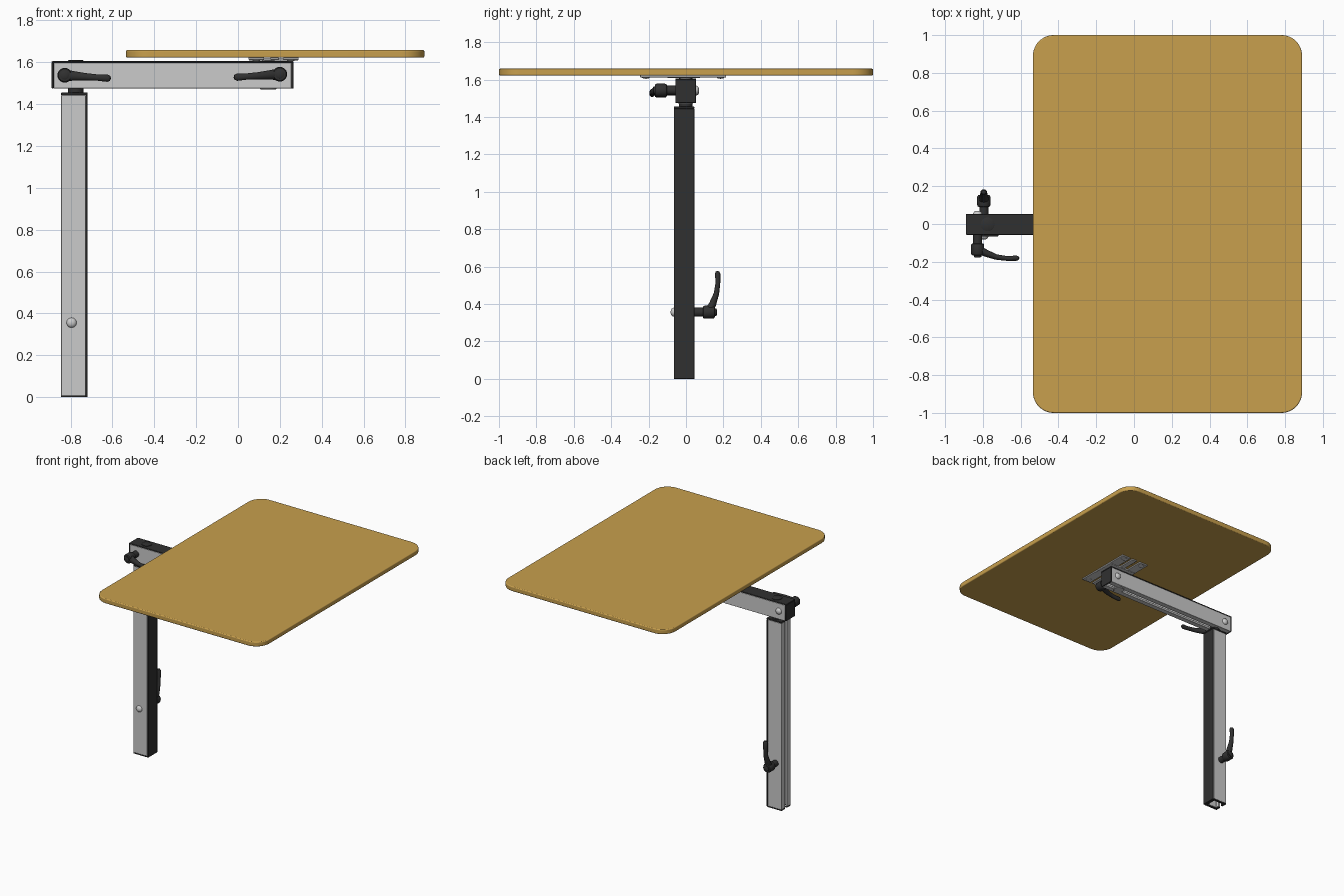
import bpy, bmesh, math
from mathutils import Matrix, Vector

if "Cube" in bpy.data.objects:
    bpy.data.objects.remove(bpy.data.objects["Cube"])


def material(name, color):
    m = bpy.data.materials.new(name)
    m.diffuse_color = color
    m.use_nodes = True
    m.node_tree.nodes["Principled BSDF"].inputs["Base Color"].default_value = m.diffuse_color
    return m


WOOD = material("wood", (0.58, 0.35, 0.075, 1))
DARK = material("black_plastic", (0.03, 0.03, 0.03, 1))


def finish(bm, name, mat=None, matrix=None, bevel=0, segs=2):
    if matrix:
        bm.transform(matrix)
    bmesh.ops.recalc_face_normals(bm, faces=bm.faces)
    me = bpy.data.meshes.new(name)
    bm.to_mesh(me)
    bm.free()
    ob = bpy.data.objects.new(name, me)
    bpy.context.collection.objects.link(ob)
    if mat:
        me.materials.append(mat)
    if bevel:
        b = ob.modifiers.new("bevel", 'BEVEL')
        b.width, b.segments, b.limit_method = bevel, segs, 'ANGLE'
    bpy.ops.object.select_all(action='DESELECT')
    ob.select_set(True)
    bpy.context.view_layer.objects.active = ob
    bpy.ops.object.shade_smooth_by_angle(angle=math.radians(35))
    return ob


def prism(name, pts, length, mat=None, matrix=None, bevel=0, segs=2):
    """Extrude a 2D outline along local z."""
    bm = bmesh.new()
    f = bm.faces.new([bm.verts.new((x, y, 0)) for x, y in pts])
    r = bmesh.ops.extrude_face_region(bm, geom=[f])
    bmesh.ops.translate(bm, vec=(0, 0, length),
                        verts=[v for v in r['geom'] if isinstance(v, bmesh.types.BMVert)])
    return finish(bm, name, mat, matrix, bevel, segs)


def box(name, x0, x1, y0, y1, z0, z1, mat=None, bevel=0.003):
    return prism(name, [(x0, y0), (x1, y0), (x1, y1), (x0, y1)], z1 - z0, mat,
                 Matrix.Translation((0, 0, z0)), bevel)


def lathe(name, profile, mat=None, matrix=None, n=28):
    """Revolve (radius, z) points about local z, closing both ends."""
    bm = bmesh.new()
    rings = [[bm.verts.new((r * math.cos(i * math.tau / n), r * math.sin(i * math.tau / n), z))
              for i in range(n)] for r, z in profile]
    for a, b in zip(rings, rings[1:]):
        for i in range(n):
            bm.faces.new((a[i], a[(i + 1) % n], b[(i + 1) % n], b[i]))
    bm.faces.new(rings[0])
    bm.faces.new(rings[-1])
    return finish(bm, name, mat, matrix)


def frame(origin, xdir, zdir):
    x, z = Vector(xdir).normalized(), Vector(zdir).normalized()
    m = Matrix((x, z.cross(x), z)).transposed().to_4x4()
    return Matrix.Translation(origin) @ m


def channel(w, d, t, gap):
    """Lipped C outline: web at y = 0, slot at y = d."""
    half = [(w/2, 0), (w/2, d), (gap/2, d), (gap/2, d - t), (w/2 - t, d - t), (w/2 - t, t)]
    return half + [(-x, y) for x, y in reversed(half)]


def clamp_lever(name, origin, xdir, zdir):
    m = frame(origin, xdir, zdir)
    # stem, hub and button
    lathe(name + "_hub", [(.024, 0), (.024, .045), (.032, .048), (.035, .056), (.035, .1),
                          (.03, .108), (.02, .11), (.02, .117), (.014, .12)], DARK, m)
    # curved tapered handle swept along a spline
    path = [(0, .075, .026), (.045, .098, .021), (.1, .118, .016), (.16, .126, .014),
            (.205, .124, .016), (.217, .123, .011), (.221, .123, .002)]
    bm = bmesh.new()
    rings, n = [], 14
    for i, (x, z, r) in enumerate(path):
        a, b = path[max(i - 1, 0)], path[min(i + 1, len(path) - 1)]
        t = Vector((b[0] - a[0], 0, b[1] - a[1])).normalized()
        up = Vector((-t.z, 0, t.x))
        rings.append([bm.verts.new(Vector((x, 0, z)) + up * r * .9 * math.cos(k * math.tau / n)
                                   + Vector((0, r * 1.1 * math.sin(k * math.tau / n), 0)))
                      for k in range(n)])
    for a, b in zip(rings, rings[1:]):
        for k in range(n):
            bm.faces.new((a[k], a[(k + 1) % n], b[(k + 1) % n], b[k]))
    bm.faces.new(rings[0])
    bm.faces.new(rings[-1])
    finish(bm, name + "_handle", DARK, m)


def bolt_head(name, origin, zdir):
    lathe(name, [(.024, 0), (.023, .006), (.018, .012), (.01, .016), (.002, .017)], None,
          frame(origin, (1, 0, 0), zdir))


# Tabletop with rounded corners and softened rim
R, outline = 0.11, []
for q, (cx, cy) in enumerate([(.89 - R, 1 - R), (-.535 + R, 1 - R),
                              (-.535 + R, -1 + R), (.89 - R, -1 + R)]):
    for k in range(13):
        a = math.pi / 2 * (q + k / 12)
        outline.append((cx + R * math.cos(a), cy + R * math.sin(a)))
prism("tabletop", outline, .036, WOOD, Matrix.Translation((0, 0, 1.622)), .006, 3)

# Post: channel open towards -x, dark web cover, top cap and foot shoe
PY = -.01
section = channel(.11, .117, .016, .026)
prism("post", section, 1.435, None, frame((-.728, PY, .008), (0, 1, 0), (0, 0, 1)), .002)
prism("post_foot_cap", section, .008, DARK, frame((-.728, PY, 0), (0, 1, 0), (0, 0, 1)))
box("post_web_cover", -.728, -.718, PY - .055, PY + .055, 0, 1.443, DARK)
box("post_top_cap", -.845, -.718, PY - .055, PY + .055, 1.443, 1.455, DARK)

# Arm: the same kind of channel lying down, slot facing the floor
AY = -.002
prism("arm", channel(.11, .122, .016, .03), 1.135, None,
      frame((-.88, AY, 1.597), (0, -1, 0), (1, 0, 0)), .002)
box("arm_top_cover", -.89, .265, AY - .055, AY + .055, 1.597, 1.605, DARK)
for name, x in (("arm_outer_cap", -.89), ("arm_inner_cap", .255)):
    box(name, x, x + .01, AY - .055, AY + .055, 1.475, 1.598, DARK)

# Pivots at both ends of the arm
lathe("post_pivot", [(.036, 1.45), (.036, 1.48), (.03, 1.48), (.03, 1.6), (.036, 1.603),
                     (.036, 1.609), (.032, 1.611)], DARK, Matrix.Translation((-.775, AY, 0)))
lathe("table_pivot", [(.036, 1.47), (.04, 1.473), (.04, 1.48), (.03, 1.48), (.03, 1.615)],
      None, Matrix.Translation((.145, AY, 0)))

# Mounting bracket under the tabletop: three slats, cross plate and screws
for i, (x0, x1) in enumerate([(.05, .125), (.155, .195), (.215, .29)]):
    box(f"bracket_slat_{i + 1}", x0, x1, -.245, .215, 1.612, 1.622, None, .002)
box("bracket_cross_plate", .052, .288, -.1, .075, 1.609, 1.621, None, .002)
for x in (.087, .252):
    for y in (-.215, .185):
        bolt = lathe("bracket_screw", [(.02, 0), (.019, .004), (.012, .007), (.002, .008)], None,
                     frame((x, y, 1.612), (1, 0, 0), (0, 0, -1)))

# Clamp levers with the bolt heads on the opposite sides
clamp_lever("arm_outer_lever", (-.828, AY - .055, 1.538), (1, 0, -.07), (0, -1, 0))
clamp_lever("arm_inner_lever", (.2, AY - .055, 1.543), (-1, 0, -.07), (0, -1, 0))
clamp_lever("post_lever", (-.795, PY + .055, .356), (0, 0, 1), (0, 1, 0))
bolt_head("arm_outer_bolt", (-.828, AY + .055, 1.538), (0, 1, 0))
bolt_head("arm_inner_bolt", (.2, AY + .055, 1.543), (0, 1, 0))
bolt_head("post_bolt", (-.795, PY - .055, .356), (0, -1, 0))
